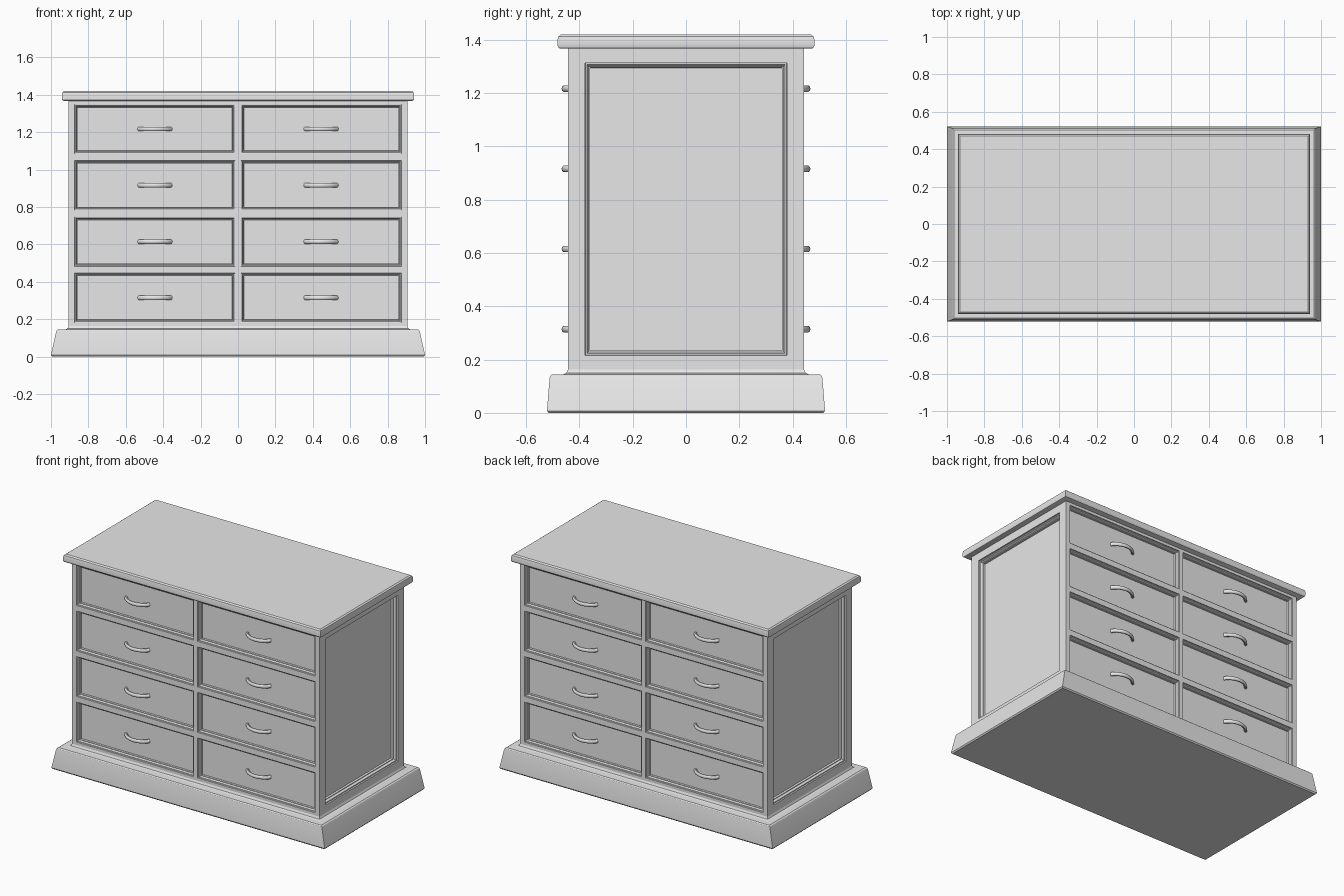
import bpy, bmesh, math
from mathutils import Matrix, Vector

if "Cube" in bpy.data.objects:
    bpy.data.objects.remove(bpy.data.objects["Cube"])

grey = bpy.data.materials.new("plain_grey")
grey.use_nodes = True
GREY = (0.8, 0.8, 0.8, 1)
grey.diffuse_color = GREY
grey.node_tree.nodes["Principled BSDF"].inputs["Base Color"].default_value = GREY

HX, HY = 0.905, 0.443          # carcass half width and half depth
LOW, HIGH = 0.14, 1.372        # carcass bottom and top
ROWS = [0.314 + 0.301 * i for i in range(4)]
DRAWER_X, DRAWER_HX, DRAWER_HZ = 0.444, 0.429, 0.132


def make_mesh(name, bm):
    bmesh.ops.recalc_face_normals(bm, faces=bm.faces)
    mesh = bpy.data.meshes.new(name)
    bm.to_mesh(mesh)
    bm.free()
    mesh.materials.append(grey)
    return mesh


def add_object(name, mesh, matrix=None):
    ob = bpy.data.objects.new(name, mesh)
    bpy.context.scene.collection.objects.link(ob)
    if matrix:
        ob.matrix_world = matrix
    return ob


def smooth(ob, angle):
    bpy.ops.object.select_all(action="DESELECT")
    bpy.context.view_layer.objects.active = ob
    ob.select_set(True)
    bpy.ops.object.shade_smooth_by_angle(angle=math.radians(angle))


def skin(bm, rings):
    """Join rings of points into a closed tube with capped ends."""
    rings = [[bm.verts.new(p) for p in ring] for ring in rings]
    n = len(rings[0])
    for a, b in zip(rings, rings[1:]):
        for i in range(n):
            bm.faces.new((a[i], a[(i + 1) % n], b[(i + 1) % n], b[i]))
    bm.faces.new(rings[0][::-1])
    bm.faces.new(rings[-1])


def stacked_rectangles(name, sections):
    bm = bmesh.new()
    skin(bm, [[(-x, -y, z), (x, -y, z), (x, y, z), (-x, y, z)] for x, y, z in sections])
    ob = add_object(name, make_mesh(name, bm))
    smooth(ob, 25)


# Flared plinth with rounded rim and a small cove against the carcass
stacked_rectangles("plinth", [
    (0.993, 0.516, 0), (1, 0.522, 0.008), (0.973, 0.512, 0.130),
    (0.969, 0.509, 0.140), (0.962, 0.503, 0.145), (0.922, 0.460, 0.145),
    (0.911, 0.449, 0.150), (HX, HY, 0.163)])

# Table top with eased edges
stacked_rectangles("top_board", [
    (0.930, 0.469, 1.367), (0.939, 0.478, 1.370), (0.942, 0.482, 1.378),
    (0.942, 0.482, 1.402), (0.939, 0.479, 1.413), (0.930, 0.470, 1.42)])

# Carcass: four walls cut into cells, with the panel cells sunk in steps
DRAWER_STEPS = [(0.001, -0.007), (0.005, -0.001), (0.005, -0.010), (0.004, 0), (0.001, -0.012)]
SIDE_STEPS = [(0.001, -0.009), (0.006, -0.001), (0.006, -0.014), (0.005, 0), (0.001, -0.014)]


def wall(bm, u_cuts, z_cuts, outward, reach, steps):
    """Upright wall facing outward; odd cells become recessed panels."""
    out = Vector(outward)
    along = Vector((-out.y, out.x, 0))
    grid = [[bm.verts.new(out * reach + along * u + Vector((0, 0, z))) for u in u_cuts]
            for z in z_cuts]
    panels = []
    for j in range(len(z_cuts) - 1):
        for i in range(len(u_cuts) - 1):
            f = bm.faces.new((grid[j][i], grid[j][i + 1], grid[j + 1][i + 1], grid[j + 1][i]))
            if i % 2 and j % 2:
                panels.append(f)
    bm.normal_update()
    for thickness, depth in steps:
        bmesh.ops.inset_individual(bm, faces=panels, thickness=thickness, depth=depth,
                                   use_even_offset=True)
        bm.normal_update()


inner, outer = DRAWER_X - DRAWER_HX, DRAWER_X + DRAWER_HX
drawer_u = [-HX, -outer, -inner, inner, outer, HX]
drawer_z = [LOW] + [z + s * DRAWER_HZ for z in ROWS for s in (-1, 1)] + [HIGH]
side_u = [-HY, -0.379, 0.379, HY]
side_z = [LOW, 0.216, 1.314, HIGH]

bm = bmesh.new()
for s in (-1, 1):
    wall(bm, drawer_u, drawer_z, (0, s, 0), HY, DRAWER_STEPS)
    wall(bm, side_u, side_z, (s, 0, 0), HX, SIDE_STEPS)
bmesh.ops.remove_doubles(bm, verts=bm.verts, dist=0.0001)
mesh = bpy.data.meshes.new("carcass")
bm.to_mesh(mesh)
bm.free()
mesh.materials.append(grey)
add_object("carcass", mesh)

# Bowed drawer handle, swept once and shared by every drawer
bm = bmesh.new()
rings = []
STEPS, SIDES = 16, 10
for k in range(STEPS + 1):
    t = -1 + 2 * k / STEPS
    x, bow = 0.085 * t, 0.044 * (1 - t * t) ** 0.8
    turn = 0.9 * t                       # ends swing in towards the drawer
    across = Vector((math.sin(turn), -math.cos(turn), 0))
    centre = Vector((x, -bow, 0))
    rings.append([centre + across * 0.010 * math.cos(a) + Vector((0, 0, 0.0125 * math.sin(a)))
                  for a in (2 * math.pi * i / SIDES for i in range(SIDES))])
skin(bm, rings)
handle_mesh = make_mesh("handle", bm)

panel_y = HY - 0.030
for side, angle in (("front", 0), ("back", math.pi)):
    for row, z in enumerate(ROWS):
        for s, label in ((-1, "right"), (1, "left")):
            place = Matrix.Rotation(angle, 4, "Z") @ Matrix.Translation((s * DRAWER_X, -panel_y, z))
            handle = add_object(f"{side}_{label}_handle_{row + 1}", handle_mesh, place)
smooth(handle, 40)
